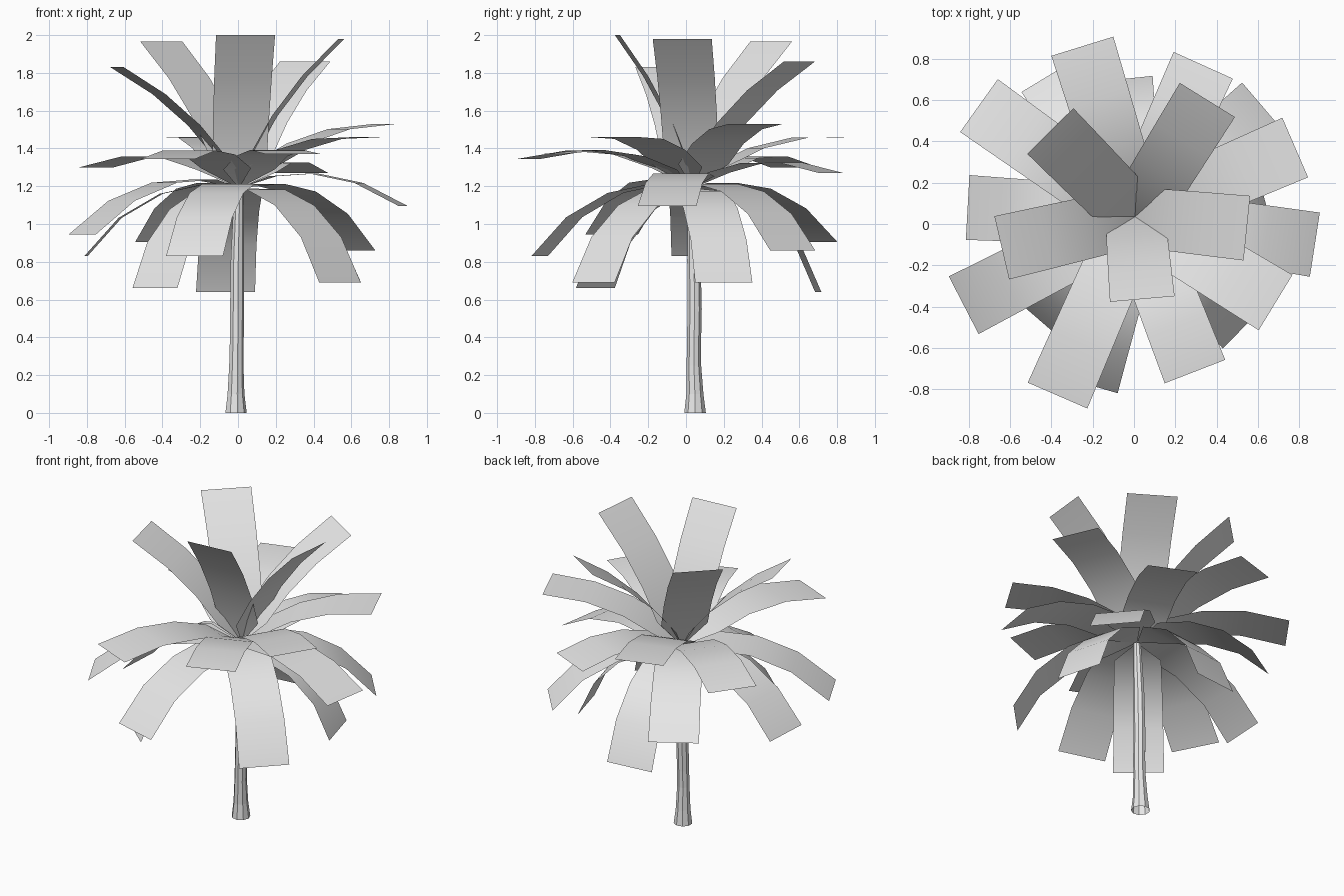
import bpy, bmesh
from math import atan2, hypot, cos, sin, radians, degrees, tau
from mathutils import Vector

cube = bpy.data.objects.get("Cube")
if cube:
    bpy.data.objects.remove(cube)

grey = bpy.data.materials.new("plain grey")
grey.use_nodes = True
COLOUR = (0.8, 0.8, 0.8, 1)
grey.diffuse_color = COLOUR
grey.node_tree.nodes["Principled BSDF"].inputs["Base Color"].default_value = COLOUR

CROWN = Vector((0.005, 0.035, 1.19))


def finish(bm, name, smooth):
    bmesh.ops.recalc_face_normals(bm, faces=bm.faces) if not smooth else None
    for face in bm.faces:
        face.smooth = smooth
    mesh = bpy.data.meshes.new(name)
    bm.to_mesh(mesh)
    bm.free()
    mesh.materials.append(grey)
    obj = bpy.data.objects.new(name, mesh)
    bpy.context.collection.objects.link(obj)


def frond(name, tip):
    """Drooping strip with a pointed root, ending at the given tip."""
    reach = Vector(tip) - CROWN
    out = Vector((reach.x, reach.y, 0)).normalized()
    side = Vector((-out.y, out.x, 0))
    length, chord = hypot(reach.x, reach.y), atan2(reach.z, hypot(reach.x, reach.y))
    spread = radians(44 - 0.4 * degrees(chord))

    # arc along the chord, each segment bending further down
    points = [Vector((0, 0))]
    for i, step in enumerate((0.2, 0.23, 0.26, 0.28)):
        pitch = chord + spread * (0.5 - i / 3)
        points.append(points[-1] + step * Vector((cos(pitch), sin(pitch))))

    # turn and scale the arc so that it ends exactly at the tip
    end = points[-1]
    turn = chord - atan2(end.y, end.x)
    scale = hypot(length, reach.z) / end.length
    c, s = cos(turn) * scale, sin(turn) * scale
    points = [Vector((p.x * c - p.y * s, p.x * s + p.y * c)) for p in points]

    bm = bmesh.new()
    root = bm.verts.new(CROWN)
    previous = None
    for i, p in enumerate(points[1:]):
        centre = CROWN + out * p.x + Vector((0, 0, p.y))
        half = side * (0.145 + 0.004 * i)
        row = [bm.verts.new(centre - half), bm.verts.new(centre + half)]
        if previous:
            bm.faces.new((previous[0], row[0], row[1], previous[1]))
        else:
            bm.faces.new((root, row[0], row[1]))
        previous = row
    finish(bm, name, True)


# Tip positions of the fronds, tier by tier
TIERS = {
    "upright_frond": [(0.04, -0.363, 2.0), (0.546, -0.02, 1.98), (0.355, 0.6, 1.86),
                      (-0.405, 0.45, 1.965), (-0.64, -0.115, 1.83)],
    "middle_frond": [(-0.25, 0.86, 1.46), (-0.75, 0.573, 1.3), (-0.37, -0.83, 1.345),
                     (0.295, -0.714, 1.37), (0.685, -0.38, 1.46), (0.78, 0.37, 1.53),
                     (0.335, 0.768, 1.27)],
    "drooping_frond": [(-0.805, 0.08, 0.83), (-0.824, -0.393, 0.945), (-0.23, -0.775, 0.83),
                       (0.875, -0.1, 1.095), (0.625, 0.565, 0.86), (-0.41, 0.72, 0.905)],
    "hanging_frond": [(-0.44, -0.48, 0.66), (-0.066, 0.7, 0.64), (0.54, -0.49, 0.69),
                      (0.61, 0.2, 0.69)],
}
for tier, tips in TIERS.items():
    for number, tip in enumerate(tips, 1):
        frond(f"{tier}_{number}", tip)

# Trunk: slightly wavy, flared at the foot; x, y, z, radius of each ring
RINGS = [(-0.012, 0.048, 0, 0.058), (-0.012, 0.047, 0.1, 0.046), (-0.01, 0.042, 0.25, 0.039),
         (-0.008, 0.042, 0.36, 0.038), (-0.006, 0.046, 0.55, 0.038), (-0.005, 0.042, 0.8, 0.036),
         (0.0, 0.038, 1.0, 0.031), (0.005, 0.035, 1.18, 0.025)]
SIDES = 9
bm = bmesh.new()
loops = [[bm.verts.new((x + r * cos(tau * k / SIDES), y + r * sin(tau * k / SIDES), z))
          for k in range(SIDES)] for x, y, z, r in RINGS]
for low, high in zip(loops, loops[1:]):
    for k in range(SIDES):
        n = (k + 1) % SIDES
        bm.faces.new((low[k], low[n], high[n], high[k]))
finish(bm, "trunk", False)
